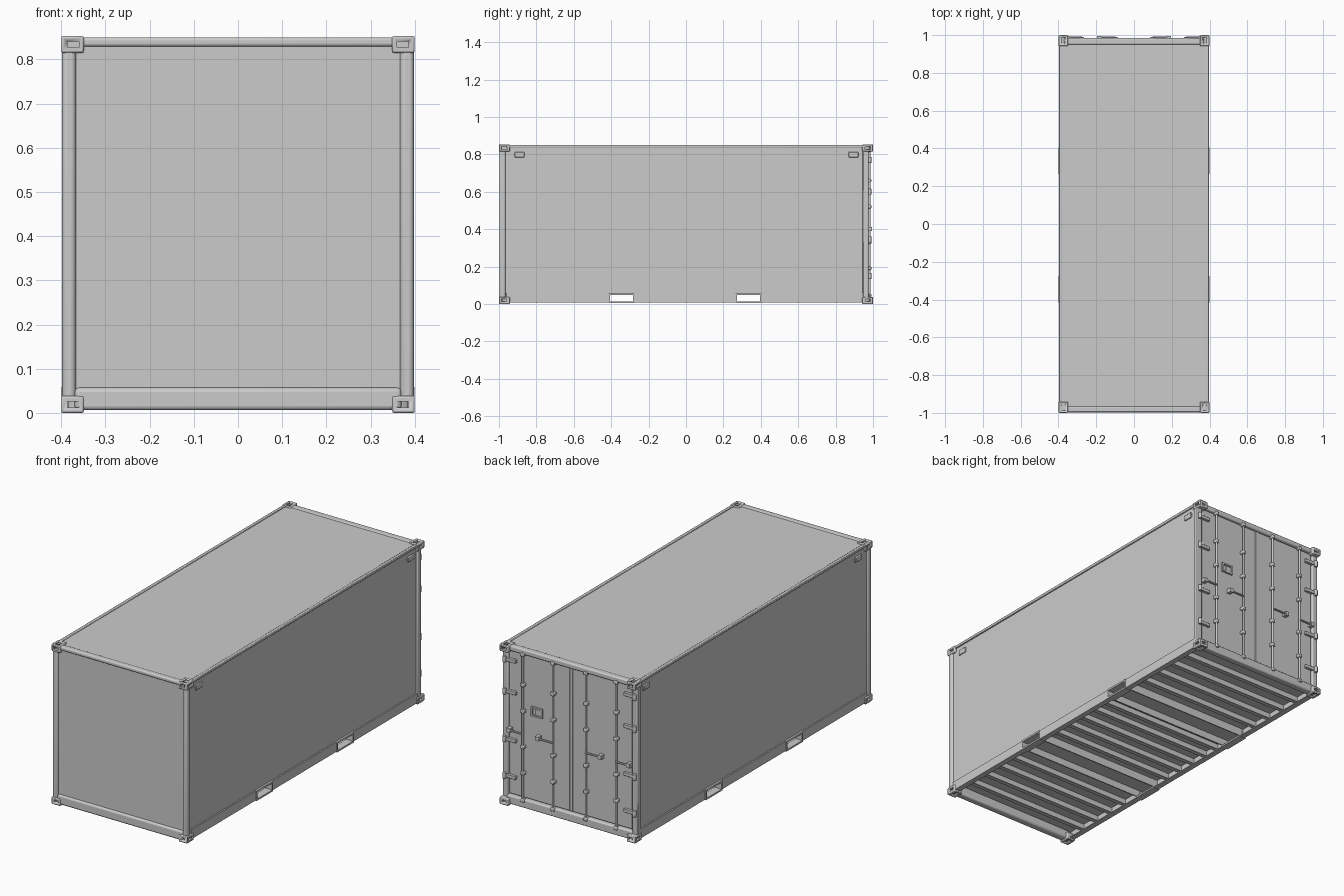
import bpy, bmesh
from mathutils import Vector, Matrix

if "Cube" in bpy.data.objects:
    bpy.data.objects.remove(bpy.data.objects["Cube"])

H = 0.853


def finish(name, bm, bevel=0, mirror=(), seg=2, origin=(0, 0, 0)):
    bmesh.ops.recalc_face_normals(bm, faces=bm.faces)
    me = bpy.data.meshes.new(name)
    bm.to_mesh(me)
    bm.free()
    ob = bpy.data.objects.new(name, me)
    ob.location = origin
    bpy.context.collection.objects.link(ob)
    bpy.context.view_layer.objects.active = ob
    for o in bpy.context.selected_objects:
        o.select_set(False)
    ob.select_set(True)
    bpy.ops.object.shade_smooth_by_angle(angle=0.6)
    if bevel:
        m = ob.modifiers.new("bevel", 'BEVEL')
        m.width, m.segments = bevel, seg
    if mirror:
        m = ob.modifiers.new("mirror", 'MIRROR')
        m.use_axis = [a in mirror for a in "xyz"]
        m.use_mirror_merge = False
    return ob


def add_box(bm, x, y, z):
    c = Vector(((x[0] + x[1]) / 2, (y[0] + y[1]) / 2, (z[0] + z[1]) / 2))
    s = (x[1] - x[0], y[1] - y[0], z[1] - z[0], 1)
    bmesh.ops.create_cube(bm, size=1, matrix=Matrix.Translation(c) @ Matrix.Diagonal(s))


def boxes(name, items, **kw):
    bm = bmesh.new()
    for it in items:
        add_box(bm, *it)
    return finish(name, bm, **kw)


def add_rod(bm, a, b, r, seg=12):
    a, b = Vector(a), Vector(b)
    rot = (b - a).to_track_quat('Z', 'Y').to_matrix().to_4x4()
    bmesh.ops.create_cone(bm, cap_ends=True, segments=seg, radius1=r, radius2=r,
                          depth=(b - a).length, matrix=Matrix.Translation((a + b) / 2) @ rot)


# Closed cargo body: side walls, roof, front wall and floor
boxes("body_shell", [((-.389, .389), (-.986, .962), (.055, .846))])

# Corner castings with slotted holes, mirrored to all eight corners
hz = H / 2
casting = boxes("corner_castings", [((.349, .4), (.942, 1), (hz - .038, hz))],
                bevel=.004, origin=(0, 0, hz))
slots = [((.360, .386), (.985, 1.02), (hz - .026, hz - .012)),
         ((.385, .42), (.955, .986), (hz - .026, hz - .012)),
         ((.365, .385), (.954, .988), (hz - .009, hz + .02))]
for i, s in enumerate(slots):
    cut = boxes(f"slot_cutter_{i}", [s], origin=(0, 0, hz))
    cut.hide_render = True
    cut.hide_viewport = True
    m = casting.modifiers.new("slot", 'BOOLEAN')
    m.object, m.operation, m.solver = cut, 'DIFFERENCE', 'EXACT'
m = casting.modifiers.new("mirror", 'MIRROR')
m.use_axis = (True, True, True)

# Corner posts
boxes("front_posts", [((.367, .398), (-.997, -.964), (.03, .825))], bevel=.011, seg=4, mirror="x")
boxes("rear_posts", [((.366, .398), (.945, .976), (.03, .825))], bevel=.005, mirror="x")

# End rails
boxes("front_top_rail", [((-.36, .36), (-.996, -.965), (.829, .850))], bevel=.007, seg=3)
boxes("front_bottom_rail", [((-.37, .37), (-.997, -.955), (.006, .057))], bevel=.010, seg=3)
boxes("door_header", [((-.37, .37), (.950, .984), (.822, .850))], bevel=.007, seg=3)
boxes("door_sill", [((-.37, .37), (.945, .984), (.006, .052))], bevel=.007, seg=3)

# Side top rails
boxes("side_top_rails", [((.380, .397), (-.96, .96), (.836, .851))], bevel=.003, mirror="x")

# Side bottom rails, broken by the two fork openings
pockets = [(-.407, -.283), (.272, .396)]
spans = [(-.96, pockets[0][0]), (pockets[0][1], pockets[1][0]), (pockets[1][1], .96)]
rail = []
for s in spans:
    rail += [((.386, .396), s, (.008, .058)), ((.366, .388), s, (.008, .013))]
boxes("side_bottom_rails", rail, mirror="x")
frames = []
for a, b in pockets:
    frames += [((.36, .4), (a - .008, b + .008), (.005, .014)),
               ((.38, .4), (a - .008, b + .008), (.049, .059)),
               ((.38, .4), (a - .008, a), (.014, .049)),
               ((.38, .4), (b, b + .008), (.014, .049))]
boxes("fork_pocket_frames", frames, mirror="x")
walls = []
for a, b in pockets:
    walls += [((-.386, .386), (y, y + .006), (.012, .056)) for y in (a - .007, b + .001)]
    walls += [((-.386, .386), (a, b), (.049, .056))]
boxes("fork_pocket_tunnels", walls)

# Channel-section floor cross members
bm = bmesh.new()
profile = [(0, .056), (0, .012), (.022, .012), (.022, .016), (.004, .016), (.004, .056)]
for y in (-.86, -.75, -.64, -.53, -.19, -.09, .01, .11, .20, .50, .61, .72, .83):
    f = bm.faces.new([bm.verts.new((-.387, y + u, z)) for u, z in profile])
    ext = bmesh.ops.extrude_face_region(bm, geom=[f], use_keep_orig=True)
    bmesh.ops.translate(bm, vec=(.774, 0, 0),
                        verts=[v for v in ext["geom"] if isinstance(v, bmesh.types.BMVert)])
finish("floor_cross_members", bm)

# Doors and centre seal
boxes("door_leaves", [((.006, .362), (.95, .968), (.055, .824))], bevel=.004, mirror="x")
boxes("door_centre_seal", [((-.012, .006), (.96, .972), (.057, .822))], bevel=.002)

# Locking rods with guide brackets
rods = (.275, .097)
bm = bmesh.new()
for x in rods:
    add_rod(bm, (x, .981, .035), (x, .981, .832), .0055)
finish("locking_rods", bm, mirror="x")
guides = [((x - .011, x + .011), (.966, .991), (z - .009, z + .009))
          for x in rods for z in (.045, .19, .33, .52, .66, .822)]
boxes("rod_guides", guides, bevel=.004, mirror="x")

# Door handles with end catches
bm = bmesh.new()
for x, n in zip(rods, (.08, .09)):
    add_rod(bm, (x, .987, .40), (x + n, .987, .40), .005, 8)
    add_box(bm, (x + n - .012, x + n + .008), (.966, .994), (.39, .412))
finish("door_handles", bm, mirror="x")

# Hinges
bm = bmesh.new()
for z in (.15, .345, .60, .77):
    add_box(bm, (.318, .385), (.966, .982), (z - .009, z + .009))
    add_rod(bm, (.384, .981, z - .016), (.384, .981, z + .016), .010)
finish("door_hinges", bm, bevel=.002, mirror="x")

# Lock box on one door
boxes("lock_box_frame", [((.165, .232), (.966, .978), (.547, .555)), ((.165, .232), (.966, .978), (.505, .513)),
                         ((.165, .174), (.966, .978), (.513, .547)), ((.223, .232), (.966, .978), (.513, .547)),
                         ((.174, .205), (.966, .974), (.516, .544))])

# Side vents near the top corners
for y, nm in ((-.89, "front"), (.895, "rear")):
    boxes(f"{nm}_side_vents", [((.386, .396), (y - .026, y + .026), (.784, .812))], bevel=.003, mirror="x")
